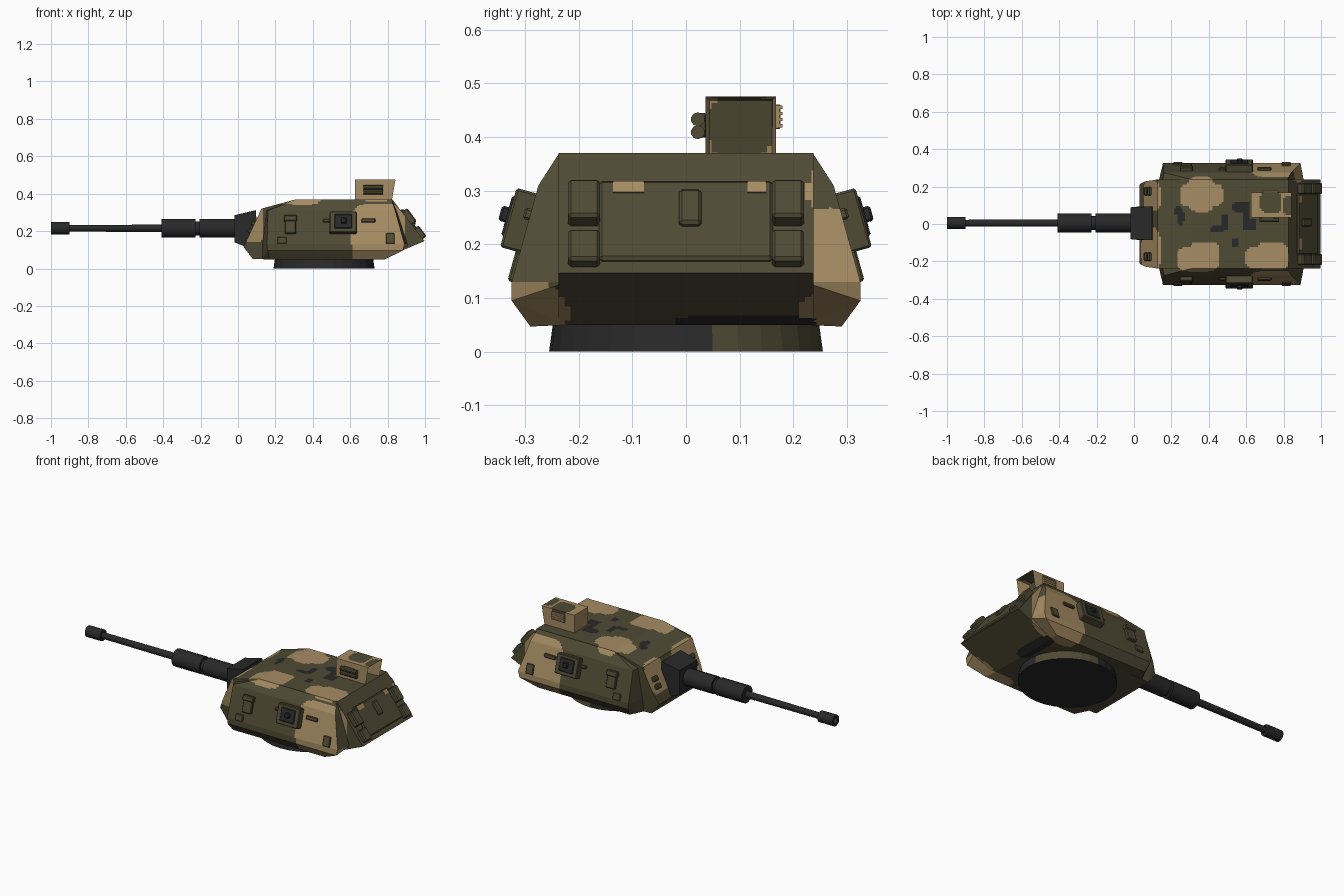
import bpy, bmesh, math
from mathutils import Vector

if "Cube" in bpy.data.objects:
    bpy.data.objects.remove(bpy.data.objects["Cube"])


def material(name, rgb):
    m = bpy.data.materials.new(name)
    m.diffuse_color = (*rgb, 1)
    m.use_nodes = True
    m.node_tree.nodes["Principled BSDF"].inputs["Base Color"].default_value = m.diffuse_color
    return m


MATS = [material("olive green", (0.080, 0.070, 0.036)),
        material("sand tan", (0.38, 0.265, 0.125)),
        material("dark grey", (0.022, 0.022, 0.023))]
GREEN, TAN, DARK = 0, 1, 2


def finish(bm, name, mat=GREEN, smooth=False):
    bmesh.ops.recalc_face_normals(bm, faces=bm.faces[:])
    me = bpy.data.meshes.new(name)
    bm.to_mesh(me)
    bm.free()
    for m in MATS:
        me.materials.append(m)
    if mat is not None:
        for p in me.polygons:
            p.material_index = mat
    if smooth:
        me.shade_smooth()
        me.set_sharp_from_angle(angle=math.radians(35))
    ob = bpy.data.objects.new(name, me)
    bpy.context.collection.objects.link(ob)
    return ob


def hull(points):
    bm = bmesh.new()
    for p in points:
        bm.verts.new(p)
    bmesh.ops.convex_hull(bm, input=bm.verts[:])
    loose = [v for v in bm.verts if not v.link_faces]
    bmesh.ops.delete(bm, geom=loose, context='VERTS')
    bmesh.ops.dissolve_limit(bm, angle_limit=0.02, verts=bm.verts[:], edges=bm.edges[:])
    return bm


def camouflage(bm, blobs, base=GREEN, step=0.0115):
    """Cut the surface into small cells and colour each by rounded blobs."""
    for axis in range(3):
        vals = [v.co[axis] for v in bm.verts]
        lo, hi = min(vals), max(vals)
        n = Vector([float(i == axis) for i in range(3)])
        k = lo + step
        while k < hi - 0.002:
            bmesh.ops.bisect_plane(bm, geom=bm.verts[:] + bm.edges[:] + bm.faces[:],
                                   plane_co=n * k, plane_no=n)
            k += step
    for f in bm.faces:
        c = f.calc_center_median()
        f.material_index = base
        for mat, pos, rad in blobs:
            if sum(abs((c[i] - pos[i]) / rad[i]) ** 4 for i in range(3)) < 1:
                f.material_index = mat


def box(name, loc, size, mat=GREEN, rot=(0, 0, 0), bevel=0.005):
    bm = bmesh.new()
    bmesh.ops.create_cube(bm, size=1)
    bmesh.ops.scale(bm, vec=size, verts=bm.verts[:])
    if bevel:
        bmesh.ops.bevel(bm, geom=bm.edges[:], offset=bevel, segments=1, affect='EDGES')
    ob = finish(bm, name, mat)
    ob.location, ob.rotation_euler = loc, rot
    return ob


def lathe_x(name, profile, centre, mat=DARK, sides=16):
    """Turn an (x, radius) profile about an axis running along x."""
    bm = bmesh.new()
    rings = [[bm.verts.new((x, centre[0] + r * math.cos(a), centre[1] + r * math.sin(a)))
              for a in [2 * math.pi * (i + .5) / sides for i in range(sides)]]
             for x, r in profile]
    for a, b in zip(rings, rings[1:]):
        for i in range(sides):
            j = (i + 1) % sides
            bm.faces.new((a[i], a[j], b[j], b[i]))
    bm.faces.new(rings[0])
    bm.faces.new(rings[-1])
    return finish(bm, name, mat, True)


# camouflage patches: colour, centre, radii
PATCHES = [
    (TAN, (.36, .155, .36), (.115, .065, .06)), (TAN, (.36, .16, .36), (.07, .095, .06)),
    (TAN, (.34, -.19, .36), (.11, .065, .06)), (TAN, (.38, -.165, .36), (.08, .07, .06)),
    (TAN, (.71, -.18, .36), (.115, .06, .04)), (TAN, (.74, -.17, .36), (.08, .075, .04)),
    (TAN, (.08, .15, .26), (.065, .08, .10)), (TAN, (.08, -.14, .25), (.065, .12, .12)),
    (TAN, (.755, -.29, .18), (.15, .075, .17)), (TAN, (.765, .29, .18), (.15, .08, .17)),
    (DARK, (.25, .035, .36), (.016, .045, .03)), (DARK, (.235, .07, .36), (.02, .02, .03)),
    (DARK, (.48, .01, .37), (.018, .045, .02)), (DARK, (.445, -.03, .37), (.035, .018, .02)),
    (DARK, (.57, .09, .37), (.05, .025, .02)), (DARK, (.60, .04, .37), (.02, .075, .02)),
    (DARK, (.63, .0, .37), (.025, .03, .02)), (DARK, (.54, -.10, .37), (.015, .022, .02)),
    (DARK, (.79, .11, .055), (.06, .13, .012)),
]

# turret body: central wedge with narrowed nose
PROFILE = [(.31, .37, .238), (.125, .32, .238), (.06, .18, .228), (.03, .115, .212),
           (.08, .05, .215), (.77, .05, .238), (.997, .147, .238), (.825, .37, .238)]
bm = hull([(x, s * y, z) for x, z, y in PROFILE for s in (-1, 1)])
camouflage(bm, PATCHES)
finish(bm, "turret_body", None)

# sloped side armour on both flanks: y, z, first x, last x
ROWS = [(.237, .369, .31, .82), (.262, .312, .17, .835), (.275, .31, .16, .84),
        (.325, .13, .155, .89), (.325, .095, .158, .88), (.29, .047, .17, .78),
        (.22, .31, .15, .85), (.22, .13, .13, .91), (.22, .05, .13, .77)]
for s, side in ((-1, "right"), (1, "left")):
    bm = hull([(x, s * y, z) for y, z, a, b in ROWS for x in (a, b)])
    camouflage(bm, PATCHES)
    bm.normal_update()
    for f in bm.faces:  # rear ends are mostly green
        if f.normal.x > .5 and f.calc_center_median().z > (.13 if s < 0 else .27):
            f.material_index = GREEN
    finish(bm, "side_armour_" + side, None)

# turret ring
bm = bmesh.new()
bmesh.ops.create_cone(bm, cap_ends=True, segments=32, radius1=.27, radius2=.262, depth=.055)
bmesh.ops.scale(bm, vec=(1, .945, 1), verts=bm.verts[:])
bmesh.ops.translate(bm, vec=(.46, 0, .0275), verts=bm.verts[:])
for f in bm.faces:
    c = f.calc_center_median()
    f.material_index = GREEN if len(f.verts) == 4 and c.y > .03 and c.x > .46 else DARK
finish(bm, "turret_ring", None)

# gun: muzzle with bore, tube, two sleeves
lathe_x("gun_barrel", [(-.93, .018), (-1, .020), (-1, .033), (-.9, .033), (-.9, .018), (-.41, .020),
                       (-.41, .051), (-.226, .051), (-.226, .038), (-.205, .038),
                       (-.205, .051), (.05, .051)], (.005, .215))
finish(hull([(x, y * s + .004, z) for x, y, z in
             ((-.018, .085, .14), (-.018, .085, .285), (.03, .09, .12), (.11, .09, .12), (.095, .09, .312))
             for s in (-1, 1)]), "gun_mantlet", DARK)

# fittings on the sloped sides: name, x range, z range, thickness, colour
TILT = math.atan2(.05, .18)
FITTINGS = [("sight_housing", .49, .635, .185, .295, .038, GREEN),
            ("sight_window", .515, .61, .205, .28, .042, DARK),
            ("sight_lens", .55, .58, .23, .258, .055, DARK),
            ("side_box_front", .25, .31, .185, .275, .016, GREEN),
            ("side_box_front_lid", .245, .315, .25, .28, .022, GREEN),
            ("side_catch_front", .21, .26, .13, .168, .008, GREEN),
            ("side_handle_rear", .66, .735, .245, .266, .012, GREEN),
            ("side_handle_front", .455, .49, .245, .262, .012, GREEN),
            ("side_catch_rear", .79, .838, .13, .188, .008, GREEN)]
for s, side in ((-1, "right"), (1, "left")):
    for name, x0, x1, z0, z1, t, mat in FITTINGS:
        z = (z0 + z1) / 2
        y = .325 - (z - .13) * .278
        box(name + "_" + side, ((x0 + x1) / 2, s * y, z), (x1 - x0, t * 2, (z1 - z0) / math.cos(TILT)),
            mat, (s * TILT, 0, 0), .004)

# fittings on the sloped rear: name, y, width, z range, thickness
SLOPE = math.atan2(.165, .223)
REAR = [("rear_door", 0, .325, .165, .312, .014), ("rear_latch", .008, .042, .225, .29, .026)]
for s, side in ((-1, "right"), (1, "left")):
    REAR += [("rear_box_upper_" + side, s * .19, .06, .232, .302, .036),
             ("rear_box_lower_" + side, s * .19, .06, .155, .213, .030)]
for name, y, w, z0, z1, t in REAR:
    z = (z0 + z1) / 2
    box(name, (.825 + (.37 - z) * .74, y, z), (t * 2, w, (z1 - z0) / math.cos(SLOPE)),
        GREEN, (0, -SLOPE, 0), .006)
# painted patches on the rear door
for y, w in ((-.107, .058), (.132, .034)):
    z = .298
    box("door_patch", (.825 + (.37 - z) * .74 + .009, y, z + .007), (.009, w, .026), TAN, (0, -SLOPE, 0), 0)

# small lamps on the nose
for s in (-1, 1):
    for z in (.24, .20):
        x = .125 - (.32 - z) * .463
        box("nose_lamp", (x, s * .175, z), (.034, .045, .028), GREEN, (0, .43, 0), .006)

# roof sight: box with open recessed rear
bm = hull([(x, y, z) for y in (.036, .168) for x, z in ((.625, .36), (.625, .476), (.842, .476), (.822, .36))])
rear = max(bm.faces, key=lambda f: f.calc_center_median().x)
bmesh.ops.inset_region(bm, faces=[rear], thickness=.011)
bmesh.ops.translate(bm, vec=(-.08, 0, 0), verts=rear.verts[:])
camouflage(bm, [(GREEN, (.73, .12, .47), (.055, .06, .06)), (GREEN, (.77, .102, .42), (.062, .0575, .055)),
                (GREEN, (.83, .10, .476), (.03, .05, .02))], TAN)
finish(bm, "roof_sight", None)
box("roof_sight_bracket", (.715, .03, .422), (.07, .02, .045), GREEN)
for z in (.433, .409):
    lathe_x("sight_tube", [(.67, .013), (.775, .013)], (.022, z), GREEN, 10)
box("roof_vent", (.73, .17, .438), (.085, .012, .046), TAN, bevel=.002)
for i in range(4):
    box("vent_rib", (.73, .174, .421 + i * .0115), (.085, .011, .006), TAN, bevel=0)
